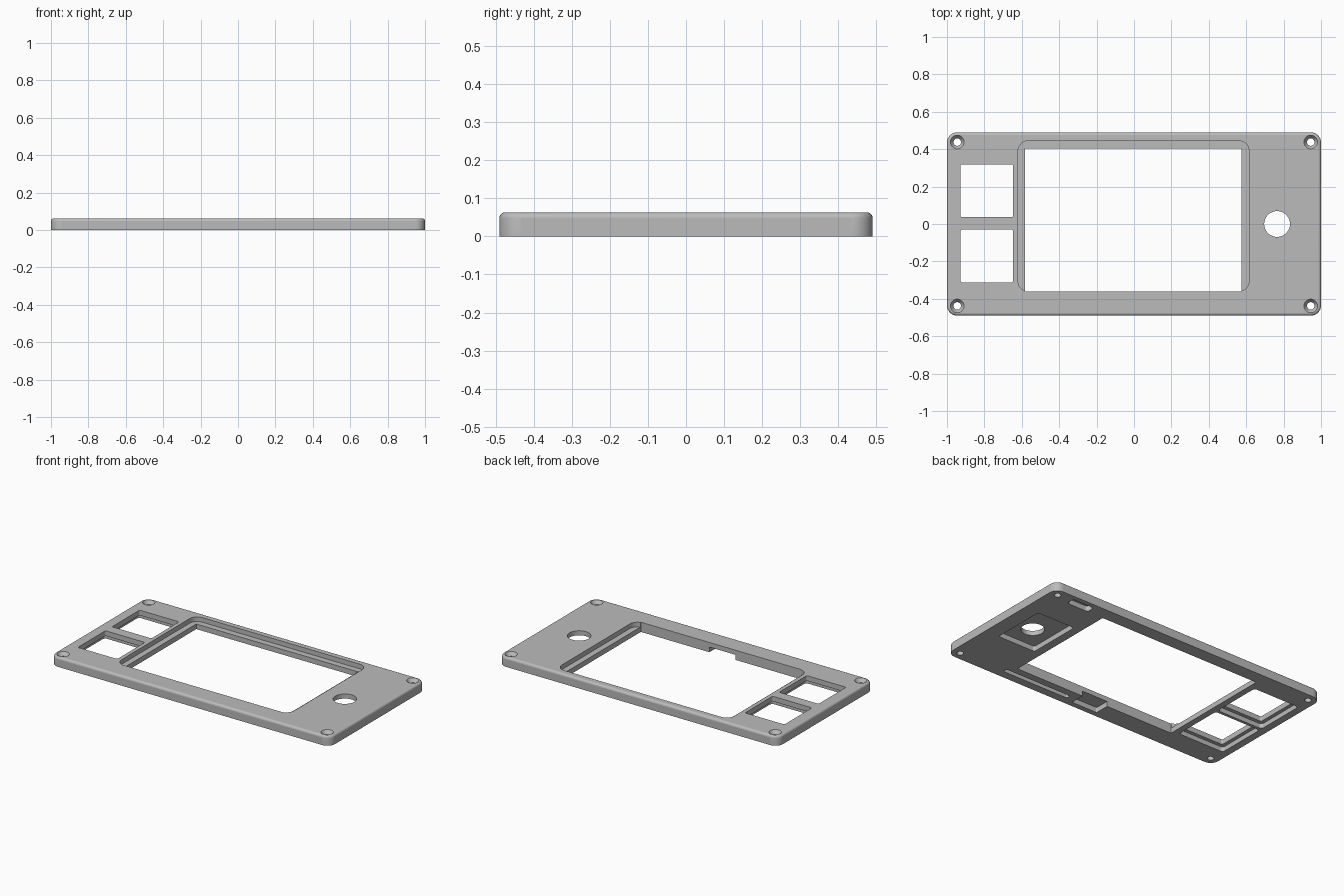
import bpy, bmesh, math
from mathutils import Vector

cube = bpy.data.objects.get("Cube")
if cube:
    bpy.data.objects.remove(cube, do_unlink=True)

HEIGHT = 0.063
FLOOR = 0.033          # depth of every pocket and ledge
BELOW, ABOVE = -0.05, 0.15

grey = bpy.data.materials.new("light grey plastic")
grey.use_nodes = True
colour = (0.5, 0.5, 0.5, 1)
grey.diffuse_color = colour
grey.node_tree.nodes["Principled BSDF"].inputs["Base Color"].default_value = colour


def new_object(name, bm):
    bmesh.ops.recalc_face_normals(bm, faces=bm.faces)
    mesh = bpy.data.meshes.new(name)
    bm.to_mesh(mesh)
    bm.free()
    obj = bpy.data.objects.new(name, mesh)
    bpy.context.collection.objects.link(obj)
    return obj


def rounded_box(name, x0, x1, y0, y1, z0, z1, radius, fillet=0):
    """Box with rounded upright edges and an optional rounded top rim."""
    bm = bmesh.new()
    bmesh.ops.create_cube(bm, size=1)
    for v in bm.verts:
        v.co = Vector((x1 if v.co.x > 0 else x0,
                       y1 if v.co.y > 0 else y0,
                       z1 if v.co.z > 0 else z0))
    if radius:
        upright = [e for e in bm.edges
                   if abs(e.verts[0].co.z - e.verts[1].co.z) > 1e-4]
        bmesh.ops.bevel(bm, geom=upright, offset=radius, segments=8,
                        profile=0.5, affect='EDGES')
    if fillet:
        rim = [e for e in bm.edges if all(v.co.z > z1 - 1e-4 for v in e.verts)]
        bmesh.ops.bevel(bm, geom=rim, offset=fillet, segments=5,
                        profile=0.5, affect='EDGES')
    return new_object(name, bm)


def cone(name, x, y, z0, z1, r0, r1, sides=32):
    bm = bmesh.new()
    bmesh.ops.create_cone(bm, cap_ends=True, segments=sides,
                          radius1=r0, radius2=r1, depth=z1 - z0)
    bmesh.ops.translate(bm, verts=bm.verts, vec=(x, y, (z0 + z1) / 2))
    return new_object(name, bm)


# Face plate
plate = rounded_box("face_plate", -1, 1, -0.49, 0.49, 0, HEIGHT, 0.055, 0.015)
cutters = []

# Display window with a stepped ledge on three sides
cutters.append(rounded_box("display_ledge", -0.62, 0.615, -0.36, 0.445,
                           FLOOR, ABOVE, 0.055))
cutters.append(rounded_box("display_window", -0.582, 0.576, -0.361, 0.405,
                           BELOW, ABOVE, 0))

# Two button openings, each with a wider pocket underneath
for y in (0.178, -0.171):
    x = -0.787
    for name, half, top, radius in (("button_opening", 0.141, ABOVE, 0.01),
                                    ("button_pocket", 0.165, 0.03, 0.02)):
        cutters.append(rounded_box(name, x - half, x + half, y - half, y + half,
                                   BELOW, top, radius))

# Knob hole and its pocket underneath
cutters.append(cone("knob_hole", 0.765, 0, BELOW, ABOVE, 0.069, 0.069, 48))
cutters.append(rounded_box("knob_pocket", 0.63, 0.9, -0.145, 0.21,
                           BELOW, FLOOR, 0.015))

# Relief slots on the underside
cutters.append(rounded_box("long_slot", 0.14, 0.62, -0.437, -0.408,
                           BELOW, FLOOR, 0.008))
cutters.append(rounded_box("cable_notch", -0.1, 0.085, -0.455, -0.34,
                           BELOW, FLOOR, 0.008))
cutters.append(rounded_box("corner_slot", 0.69, 0.845, 0.405, 0.46,
                           BELOW, FLOOR, 0.02))

# Countersunk screw holes in the corners
for sx in (-1, 1):
    for sy in (-1, 1):
        x, y = sx * 0.945, sy * 0.438
        cutters.append(cone("screw_hole", x, y, BELOW, ABOVE, 0.02, 0.02))
        cutters.append(cone("countersink", x, y, 0.04, HEIGHT + 0.002,
                            0.02, 0.038))

# Cut every opening, then discard the cutters
bpy.ops.object.select_all(action='DESELECT')
plate.select_set(True)
bpy.context.view_layer.objects.active = plate
for cutter in cutters:
    cutter.hide_render = True
    mod = plate.modifiers.new("cut", 'BOOLEAN')
    mod.operation = 'DIFFERENCE'
    mod.solver = 'EXACT'
    mod.object = cutter
    bpy.ops.object.modifier_apply(modifier=mod.name)
    bpy.data.objects.remove(cutter, do_unlink=True)

# Smooth the curved walls, keep the flat walls flat
plate.data.materials.clear()
plate.data.materials.append(grey)
bpy.ops.object.shade_smooth_by_angle(angle=math.radians(30))
for face in plate.data.polygons:
    face.material_index = 0
    if max(abs(c) for c in face.normal) > 0.999:
        face.use_smooth = False
